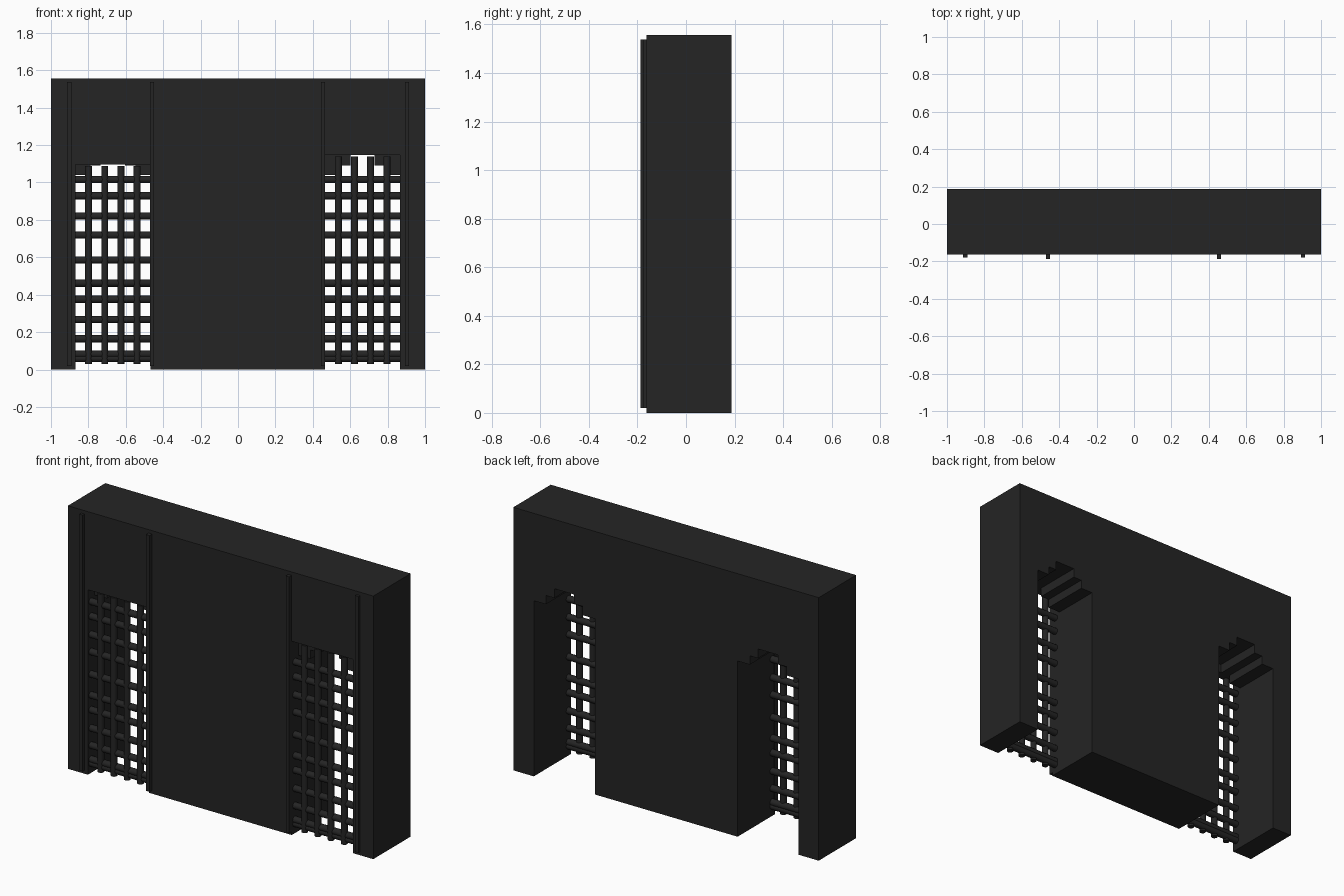
import bpy, bmesh, math
from mathutils import Matrix, Vector

if "Cube" in bpy.data.objects:
    bpy.data.objects.remove(bpy.data.objects["Cube"])

mat = bpy.data.materials.new("charcoal")
mat.diffuse_color = (0.018, 0.018, 0.018, 1)
mat.use_nodes = True
mat.node_tree.nodes["Principled BSDF"].inputs["Base Color"].default_value = mat.diffuse_color


def make(name, bm):
    bmesh.ops.recalc_face_normals(bm, faces=bm.faces)
    me = bpy.data.meshes.new(name)
    bm.to_mesh(me)
    bm.free()
    me.materials.append(mat)
    ob = bpy.data.objects.new(name, me)
    bpy.context.collection.objects.link(ob)
    return ob


def prism(name, pts, y0, y1):
    """Front-view outline (x, z) extruded from y0 to y1."""
    bm = bmesh.new()
    f = bm.faces.new([bm.verts.new((x, y0, z)) for x, z in pts])
    r = bmesh.ops.extrude_face_region(bm, geom=[f])
    vs = [v for v in r["geom"] if isinstance(v, bmesh.types.BMVert)]
    bmesh.ops.translate(bm, verts=vs, vec=(0, y1 - y0, 0))
    return make(name, bm)


def box(name, x0, x1, y0, y1, z0, z1):
    return prism(name, [(x0, z0), (x1, z0), (x1, z1), (x0, z1)], y0, y1)


def rod(bm, a, b, r):
    a, b = Vector(a), Vector(b)
    m = Matrix.Translation((a + b) / 2) @ (b - a).to_track_quat('Z', 'Y').to_matrix().to_4x4()
    bmesh.ops.create_cone(bm, cap_ends=True, segments=12, radius1=r, radius2=r,
                          depth=(b - a).length, matrix=m)


# Thick wall
wall = box("wall", -1, 1, -0.163, 0.187, 0, 1.557)


def cut(cutter):
    m = wall.modifiers.new(cutter.name, 'BOOLEAN')
    m.operation, m.solver, m.object = 'DIFFERENCE', 'EXACT', cutter
    cutter.hide_render = True
    cutter.hide_set(True)
    cutter.display_type = 'WIRE'


# Stepped doorway outline, relative to the doorway centre
steps = [(-0.2, -0.1), (0.2, -0.1), (0.2, 1.04), (0.12, 1.04), (0.12, 1.092), (0.065, 1.092),
         (0.065, 1.147), (-0.065, 1.147), (-0.065, 1.092), (-0.12, 1.092), (-0.12, 1.04), (-0.2, 1.04)]
bar_z = [0.059, 0.082, 0.165, 0.267, 0.375, 0.462, 0.586, 0.719, 0.821, 0.929, 1.016]

for side, cx, top in (("left", -0.669, 1.095), ("right", 0.666, 1.147)):
    # Doorway with a shallow rectangular recess for the gate in front
    cut(prism(side + "_doorway_cutter", [(cx + x, z) for x, z in steps], -0.11, 0.3))
    cut(box(side + "_recess_cutter", cx - 0.2, cx + 0.2, -0.25, -0.10, -0.1, top))

    # Gate of round bars
    bm = bmesh.new()
    for i in range(4):
        x = cx + (i - 1.5) * 0.0865
        rod(bm, (x, -0.142, 0.03), (x, -0.142, top - 0.008), 0.0185)
    for z in bar_z:
        rod(bm, (cx - 0.2, -0.135, z), (cx + 0.2, -0.135, z), 0.0195)
    make(side + "_gate", bm)
    gate = bpy.data.objects[side + "_gate"]
    bpy.context.view_layer.objects.active = gate
    gate.select_set(True)
    bpy.ops.object.shade_smooth_by_angle(angle=math.radians(40))
    gate.select_set(False)

# Thin upright rails on the front
for i, (x, y) in enumerate(((-0.902, -0.18), (-0.46, -0.187), (0.455, -0.187), (0.903, -0.178))):
    box(f"rail_{i + 1}", x - 0.011, x + 0.011, y, -0.155, 0.02, 1.537)
